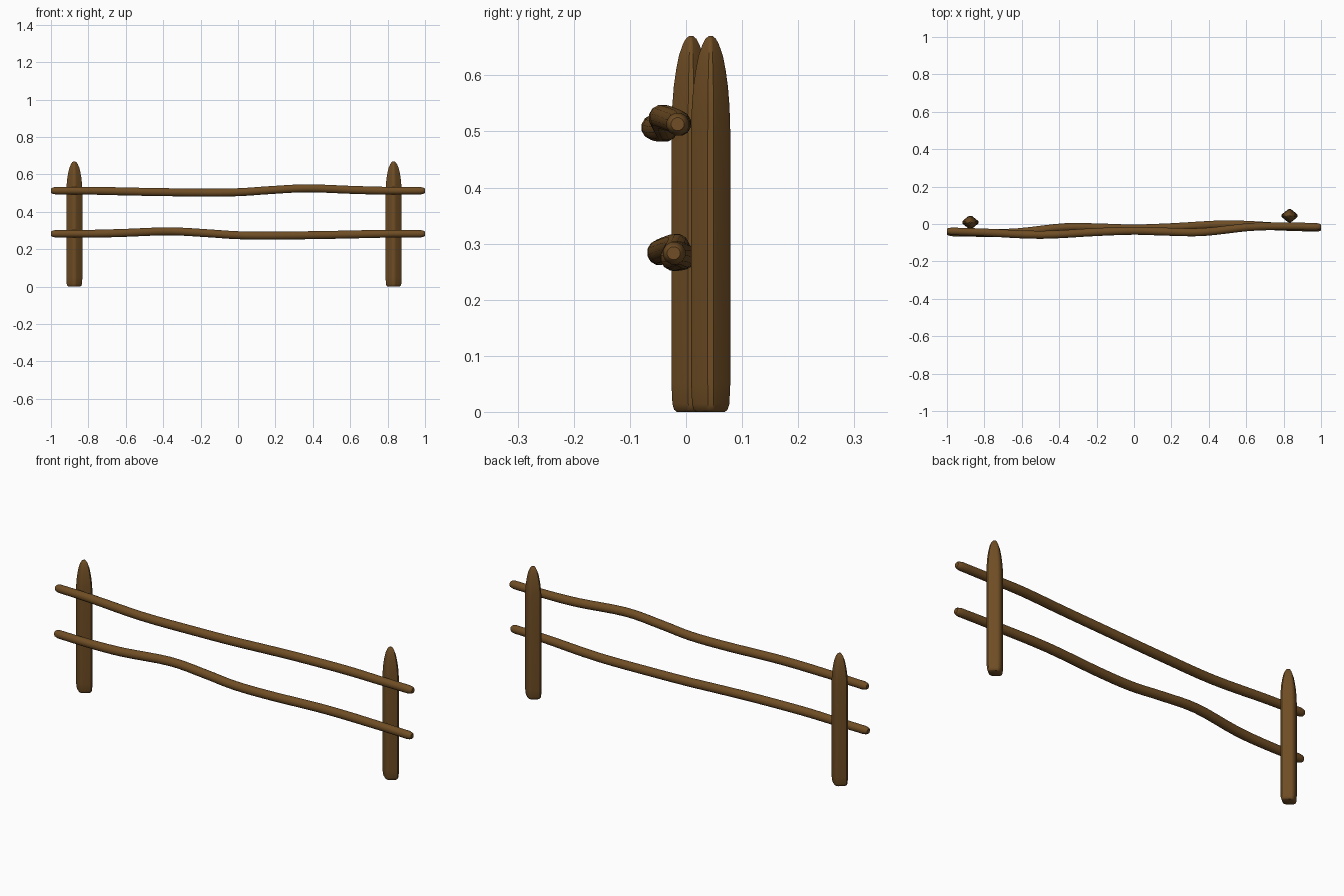
import bpy, bmesh, math
from mathutils import Vector

if "Cube" in bpy.data.objects:
    bpy.data.objects.remove(bpy.data.objects["Cube"])

wood = bpy.data.materials.new("brown_wood")
wood.diffuse_color = (0.16, 0.075, 0.018, 1)
wood.use_nodes = True
wood.node_tree.nodes["Principled BSDF"].inputs["Base Color"].default_value = wood.diffuse_color


def skin(name, rings, angle):
    """Join equal-sized rings of points into a closed, smooth-shaded solid."""
    bm = bmesh.new()
    loops = [[bm.verts.new(p) for p in r] for r in rings]
    n = len(loops[0])
    for a, b in zip(loops, loops[1:]):
        for i in range(n):
            j = (i + 1) % n
            bm.faces.new((a[i], a[j], b[j], b[i]))
    bm.faces.new(loops[0])
    bm.faces.new(loops[-1])
    bmesh.ops.recalc_face_normals(bm, faces=bm.faces)
    me = bpy.data.meshes.new(name)
    bm.to_mesh(me)
    bm.free()
    ob = bpy.data.objects.new(name, me)
    bpy.context.collection.objects.link(ob)
    me.materials.append(wood)
    bpy.ops.object.select_all(action='DESELECT')
    ob.select_set(True)
    bpy.context.view_layer.objects.active = ob
    bpy.ops.object.shade_smooth_by_angle(angle=math.radians(angle))
    return ob


# Posts: diamond section with blunted corners, bullet-shaped top
HALF_X, HALF_Y = 0.043, 0.035
section = [(1, -.15), (1, .15), (.9, .28), (.28, .9), (.15, 1), (-.15, 1), (-.28, .9), (-.9, .28),
           (-1, .15), (-1, -.15), (-.9, -.28), (-.28, -.9), (-.15, -1), (.15, -1), (.28, -.9), (.9, -.28)]
profile = [(0, .72), (.004, .86), (.014, .95), (.05, 1), (.50, 1), (.545, .96), (.58, .88),
           (.61, .76), (.635, .62), (.655, .42), (.665, .27), (.67, .1)]
for name, x, y in (("left_post", -.875, .009), ("right_post", .832, .044)):
    skin(name, [[(x + HALF_X * s * u, y + HALF_Y * s * v, z) for u, v in section]
                for z, s in profile], 40)


# Rails: wavy round poles with rounded ends
def catmull(pts, steps=4):
    p = [Vector(q) for q in pts]
    p = [2 * p[0] - p[1]] + p + [2 * p[-1] - p[-2]]
    out = []
    for a, b, c, d in zip(p, p[1:], p[2:], p[3:]):
        for k in range(steps):
            t = k / steps
            out.append(.5 * (2 * b + (c - a) * t + (2 * a - 5 * b + 4 * c - d) * t * t
                             + (3 * b - a - 3 * c + d) * t ** 3))
    return out + [p[-2]]


def rail(name, pts):
    path = catmull(pts)
    first, last = path[0], path[-1]
    ends = (.004, .012, .025)
    left = [first + (path[1] - first).normalized() * e for e in ends]
    right = [last + (path[-2] - last).normalized() * e for e in reversed(ends)]
    path = [first] + left + path[1:-1] + right + [last]
    rings = []
    for p in path:
        d = 1 - abs(p.x)
        r = .0215 * min(1, .55 + .45 * math.sqrt(min(1, max(0, d) / .03)))
        if d > .03:
            r = .0205 + .0015 * min(1, (d - .03) / .3)
        rings.append([(p.x, p.y + r * math.cos(k * math.tau / 12 + math.pi / 12),
                       p.z + r * math.sin(k * math.tau / 12 + math.pi / 12)) for k in range(12)])
    return skin(name, rings, 40)


upper = [(-1, -.038, .513), (-.8, -.045, .513), (-.5, -.058, .507), (-.2, -.043, .503),
         (0, -.036, .505), (.17, -.041, .516), (.37, -.043, .526), (.62, -.016, .517),
         (.8, -.012, .513), (1, -.015, .513)]
rail("upper_rail", upper)
# The lower rail is the same pole turned half way round
rail("lower_rail", [(-x, -.06 - y, z - .23) for x, y, z in reversed(upper)])
